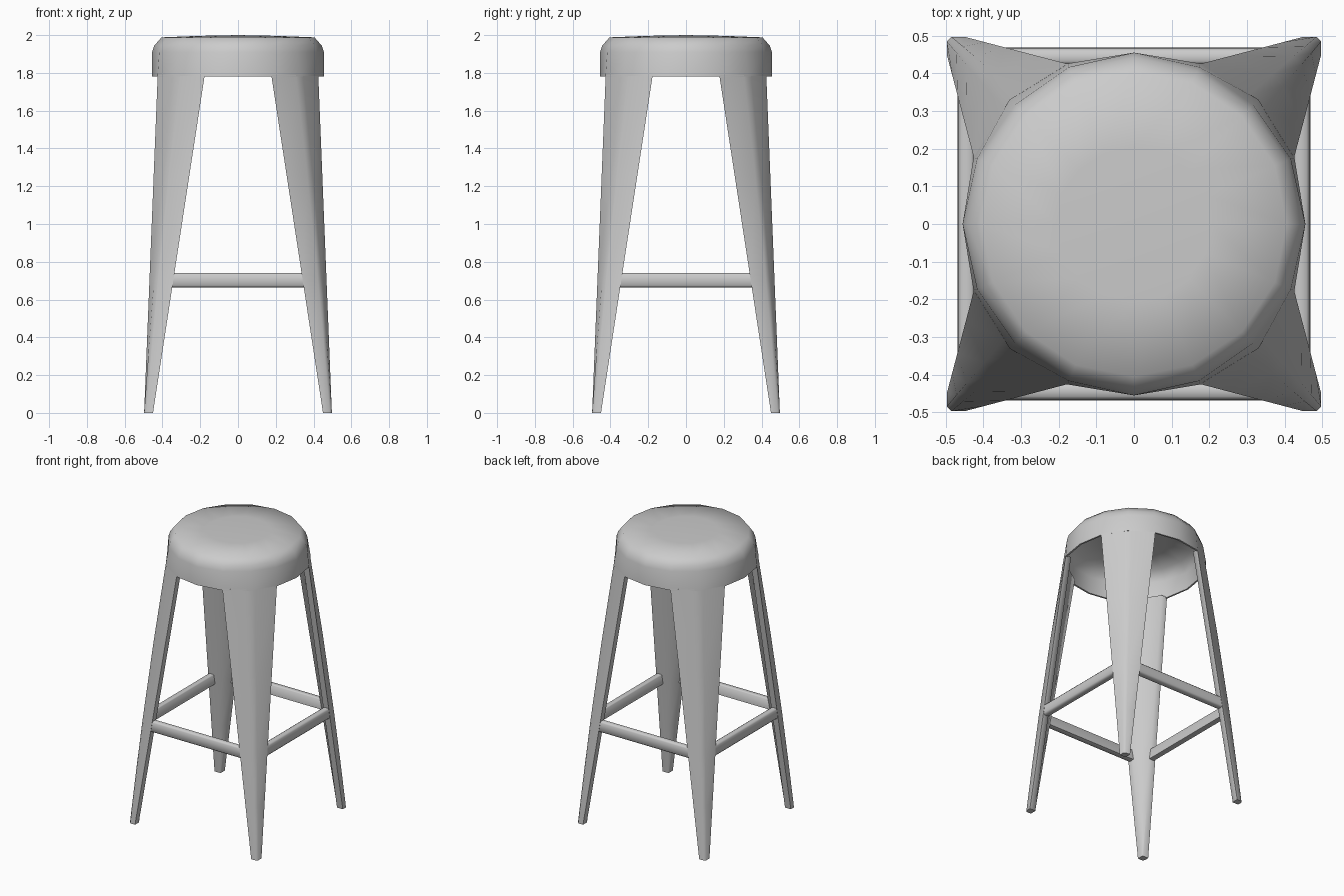
import bpy, math
from mathutils import Vector, Matrix

if "Cube" in bpy.data.objects:
    bpy.data.objects.remove(bpy.data.objects["Cube"])


def add_object(name, verts, faces, angle=60):
    mesh = bpy.data.meshes.new(name)
    mesh.from_pydata(verts, [], faces)
    mesh.update()
    ob = bpy.data.objects.new(name, mesh)
    bpy.context.collection.objects.link(ob)
    bpy.ops.object.select_all(action='DESELECT')
    ob.select_set(True)
    bpy.context.view_layer.objects.active = ob
    bpy.ops.object.shade_smooth_by_angle(angle=math.radians(angle))
    return ob


def loft(rows):
    # quads between closed rings of equal length, outward when rings run upwards
    n = len(rows[0])
    verts = [p for row in rows for p in row]
    faces = [(r*n + i, r*n + (i+1) % n, (r+1)*n + (i+1) % n, (r+1)*n + i)
             for r in range(len(rows) - 1) for i in range(n)]
    return verts, faces


def rim(deg, offset=0.0, square=0.012):
    # slightly squared round outline of the seat
    a = math.radians(deg)
    r = 0.455 + square * math.sin(2*a)**2 + offset
    return r*math.cos(a), r*math.sin(a)


# seat: 16-sided hollow pan (inner underside, skirt, sloped rim, low dome)
profile = [(-0.25, 1.98, 0), (-0.06, 1.97, 0), (-0.015, 1.90, -0.008),
           (-0.012, 1.782, 0.012), (0, 1.782, 0.012), (0, 1.91, -0.008),
           (-0.012, 1.945, -0.008), (-0.05, 1.988, 0), (-0.25, 1.996, 0)]
rows = [[(*rim(k*22.5, off, sq), z) for k in range(16)] for off, z, sq in profile]
verts, faces = loft(rows)
n = len(verts)
verts += [(0, 0, 1.985), (0, 0, 2.0)]
for i in range(16):
    j = (i + 1) % 16
    faces.append((n, j, i))
    faces.append((n - 16 + i, n - 16 + j, n + 1))
add_object("seat", verts, faces, 75)

# leg: closed tapering tube, a wide curved strip under the seat, square at the foot
a, b, c = (Vector((*rim(d, -0.001), 1.79)) for d in (22.5, 45, 67.5))
top = [a, a.lerp(b, 0.85), c.lerp(b, 0.85), c]
foot = [Vector(p) for p in ((0.497, 0.450, 0), (0.497, 0.485, 0),
                            (0.485, 0.497, 0), (0.450, 0.497, 0))]
DEPTH = 0.044
top += [c - Vector((0, DEPTH, 0)), b - Vector((0.03, 0.03, 0)), a - Vector((DEPTH, 0, 0))]
foot += [Vector((0.450, 0.455, 0)), Vector((0.451, 0.451, 0)), Vector((0.455, 0.450, 0))]
leg_rows = []
for s in (0, 0.2, 0.39, 0.7, 1):
    row = [f.lerp(t, s) for f, t in zip(foot, top)]
    bulge = 0.008 * math.sin(math.pi * s)
    for p in row[1:3]:
        p += Vector((bulge, bulge, 0))
    leg_rows.append(row)
leg_verts, leg_faces = loft(leg_rows)
leg_faces += [(6, 5, 4, 3, 2, 1, 0), tuple(range(28, 35))]

# rung: bar running between neighbouring legs (depth, height)
section = [(0.424, 0.668), (0.434, 0.665), (0.460, 0.665), (0.468, 0.675),
           (0.466, 0.730), (0.458, 0.740), (0.432, 0.740), (0.424, 0.735)]
rung_rows = [[Vector((x, side * (0.352 - (z - 0.665) * 0.16), z)) for x, z in section]
             for side in (1, -1)]
rung_verts, rung_faces = loft(rung_rows)

leg_names = ["back_right_leg", "back_left_leg", "front_left_leg", "front_right_leg"]
rung_names = ["right_rung", "back_rung", "left_rung", "front_rung"]
for k in range(4):
    turn = Matrix.Rotation(k*math.pi/2, 4, 'Z')
    add_object(leg_names[k], [turn @ v for v in leg_verts], leg_faces)
    add_object(rung_names[k], [turn @ v for v in rung_verts], rung_faces)
